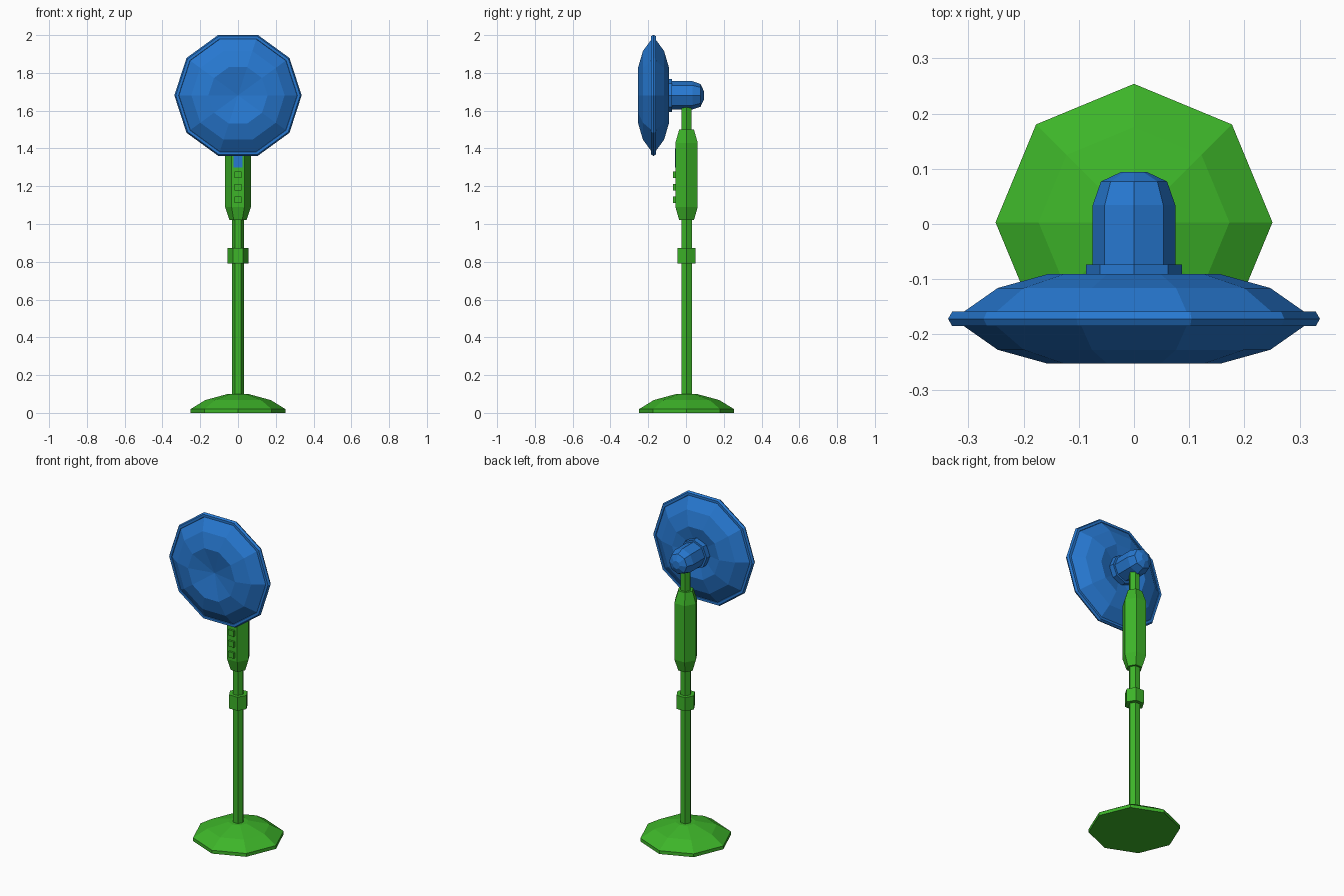
import bpy, bmesh, math
from mathutils import Matrix, Vector

if "Cube" in bpy.data.objects:
    bpy.data.objects.remove(bpy.data.objects["Cube"])


def make_material(name, rgb):
    m = bpy.data.materials.new(name)
    m.use_nodes = True
    m.diffuse_color = (*rgb, 1)
    m.node_tree.nodes["Principled BSDF"].inputs["Base Color"].default_value = (*rgb, 1)
    return m


GREEN = make_material("green plastic", (0.047, 0.46, 0.022))
BLUE = make_material("blue plastic", (0.02, 0.19, 0.64))
AXIS_Y = 0.003     # depth of the stand axis
HEAD_Z = 1.681     # height of the fan axis
RIM_Y = -0.172     # depth of the middle of the fan head


def finish(bm, name, mat):
    bmesh.ops.recalc_face_normals(bm, faces=bm.faces)
    mesh = bpy.data.meshes.new(name)
    bm.to_mesh(mesh)
    bm.free()
    mesh.materials.append(mat)
    obj = bpy.data.objects.new(name, mesh)
    bpy.context.collection.objects.link(obj)
    return obj


def lathe(name, profile, sides, mat, horizontal=False, closed=False):
    """Turn (radius, distance along axis) points into a faceted solid.
    Radius zero makes a point; open ends are capped."""
    bm = bmesh.new()
    rings = []
    for r, d in profile:
        ring = []
        for i in range(sides if r else 1):
            a = math.tau * i / sides
            u, v = r * math.cos(a), r * math.sin(a)
            co = (u, d, HEAD_Z + v) if horizontal else (u, AXIS_Y + v, d)
            ring.append(bm.verts.new(co))
        rings.append(ring)
    pairs = list(zip(rings, rings[1:]))
    if closed:
        pairs.append((rings[-1], rings[0]))
    for lo, hi in pairs:
        for i in range(sides):
            j = (i + 1) % sides
            if len(lo) == 1:
                bm.faces.new((lo[0], hi[i], hi[j]))
            elif len(hi) == 1:
                bm.faces.new((lo[i], lo[j], hi[0]))
            else:
                bm.faces.new((lo[i], lo[j], hi[j], hi[i]))
    if not closed:
        for ring in (rings[0], rings[-1]):
            if len(ring) > 1:
                bm.faces.new(ring)
    return finish(bm, name, mat)


def box(name, center, size, mat):
    bm = bmesh.new()
    bmesh.ops.create_cube(bm, size=1, matrix=Matrix.LocRotScale(Vector(center), None, Vector(size)))
    return finish(bm, name, mat)


# Stand
lathe("base", [(0.251, 0), (0.251, 0.02), (0.173, 0.068), (0.055, 0.1)], 8, GREEN)
lathe("pole", [(0.032, 0.09), (0.032, 1.03)], 6, GREEN)
lathe("height_collar", [(0.055, 0.79), (0.055, 0.872)], 6, GREEN)
lathe("control_body", [(0.045, 1.02), (0.068, 1.09), (0.068, 1.43), (0.045, 1.5)], 6, GREEN)
lathe("neck", [(0.03, 1.49), (0.03, 1.63)], 6, GREEN)

# Controls on the front of the body
for i in range(3):
    box(f"button_{i + 1}", (0, -0.06, 1.128 + 0.066 * i), (0.038, 0.016, 0.034), GREEN)
box("display", (0, -0.056, 1.35), (0.046, 0.006, 0.1), BLUE)

# Fan head: lens shape with dished middles, mirrored front to back
half = [(0, -0.05), (0.157, -0.081), (0.247, -0.056)]
cage = half + [(0.327, 0)] + [(r, -d) for r, d in reversed(half)]
lathe("fan_cage", [(r, RIM_Y + d) for r, d in cage], 10, BLUE, horizontal=True)

# Rim: six-sided tube around the cage
tube = [(0.322 + 0.015 * math.cos(i * math.tau / 6), RIM_Y + 0.015 * math.sin(i * math.tau / 6))
        for i in range(6)]
lathe("fan_rim", tube, 10, BLUE, horizontal=True, closed=True)

# Motor housing behind the head
lathe("motor_collar", [(0.087, -0.125), (0.087, -0.073)], 8, BLUE, horizontal=True)
lathe("motor_housing", [(0.075, -0.08), (0.075, 0.034), (0.06, 0.077), (0.024, 0.094)],
      8, BLUE, horizontal=True)
